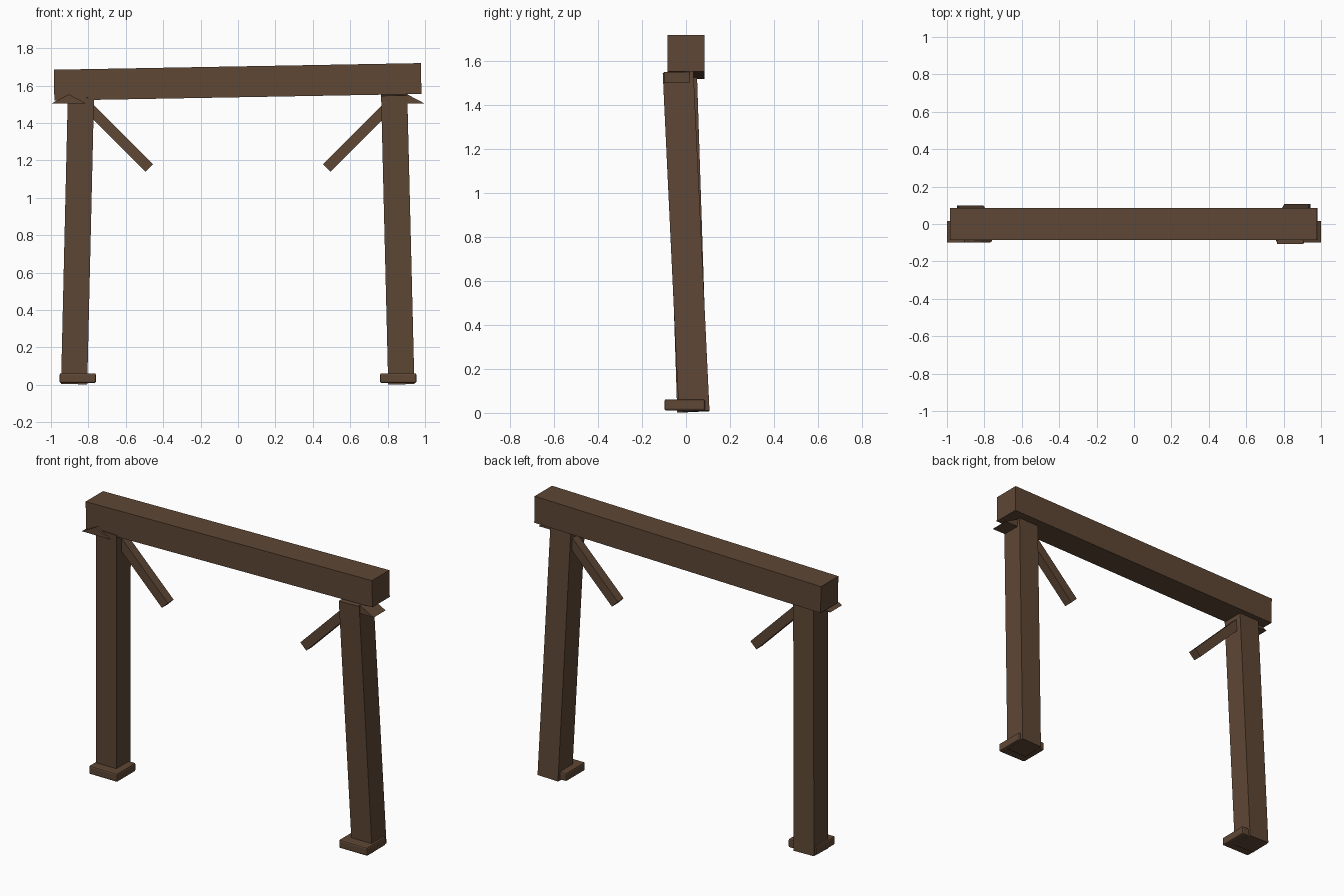
import bpy, bmesh, math
from mathutils import Vector, Matrix

if "Cube" in bpy.data.objects:
    bpy.data.objects.remove(bpy.data.objects["Cube"])

wood = bpy.data.materials.new("dark_brown_wood")
wood.diffuse_color = (0.112, 0.063, 0.036, 1)
wood.use_nodes = True
wood.node_tree.nodes["Principled BSDF"].inputs["Base Color"].default_value = wood.diffuse_color


def finish(name, bm):
    bmesh.ops.recalc_face_normals(bm, faces=bm.faces)
    mesh = bpy.data.meshes.new(name)
    bm.to_mesh(mesh)
    bm.free()
    mesh.materials.append(wood)
    ob = bpy.data.objects.new(name, mesh)
    bpy.context.collection.objects.link(ob)
    return ob


def timber(name, size, center, rot=None, bevel=0):
    """Box of given size, optionally rotated and chamfered."""
    bm = bmesh.new()
    bmesh.ops.create_cube(bm, size=1)
    bmesh.ops.scale(bm, vec=size, verts=bm.verts)
    if bevel:
        bmesh.ops.bevel(bm, geom=bm.edges[:], offset=bevel, segments=2,
                        profile=0.5, affect='EDGES')
    bm.transform(Matrix.Translation(center) @ (rot or Matrix.Identity(4)))
    return finish(name, bm)


def post(name, foot, head, width):
    """Square post leaning from foot to head, without twist."""
    a, b = Vector(foot), Vector(head)
    d = b - a
    rot = Vector((0, 0, 1)).rotation_difference(d).to_matrix().to_4x4()
    return timber(name, (width, width, d.length), (a + b) / 2, rot)


def gable(name, x, half, z0, z1, y0, y1):
    """Small triangular cap, ridge running front to back."""
    bm = bmesh.new()
    tri = [bm.verts.new(p) for p in
           ((x - half, y0, z0), (x + half, y0, z0), (x, y0, z1))]
    face = bm.faces.new(tri)
    ext = bmesh.ops.extrude_face_region(bm, geom=[face])
    moved = [v for v in ext["geom"] if isinstance(v, bmesh.types.BMVert)]
    bmesh.ops.translate(bm, vec=(0, y1 - y0, 0), verts=moved)
    return finish(name, bm)


# Slightly sloping crossbeam
timber("crossbeam", (1.963, 0.17, 0.165), (-0.002, 0.0, 1.62),
       Matrix.Rotation(-0.018, 4, 'Y'))

# Leaning posts
post("left_post", (-0.876, 0.03, 0.006), (-0.840, -0.02, 1.538), 0.14)
post("right_post", (0.873, 0.037, 0.006), (0.835, -0.036, 1.55), 0.14)

for side, s in (("left", -1), ("right", 1)):
    # Footing block
    timber(side + "_foot", (0.195, 0.185, 0.052), (s * 0.857, -0.006, 0.036),
           bevel=0.009)
    # Diagonal brace, top end buried in the post
    timber(side + "_brace", (0.057, 0.057, 0.49),
           (s * 0.648, -0.01, 1.333), Matrix.Rotation(s * math.pi / 4, 4, 'Y'))
    # Triangular cap under the beam end
    gable(side + "_cap", s * 0.905, 0.095, 1.503, 1.553, -0.1, 0.017)
